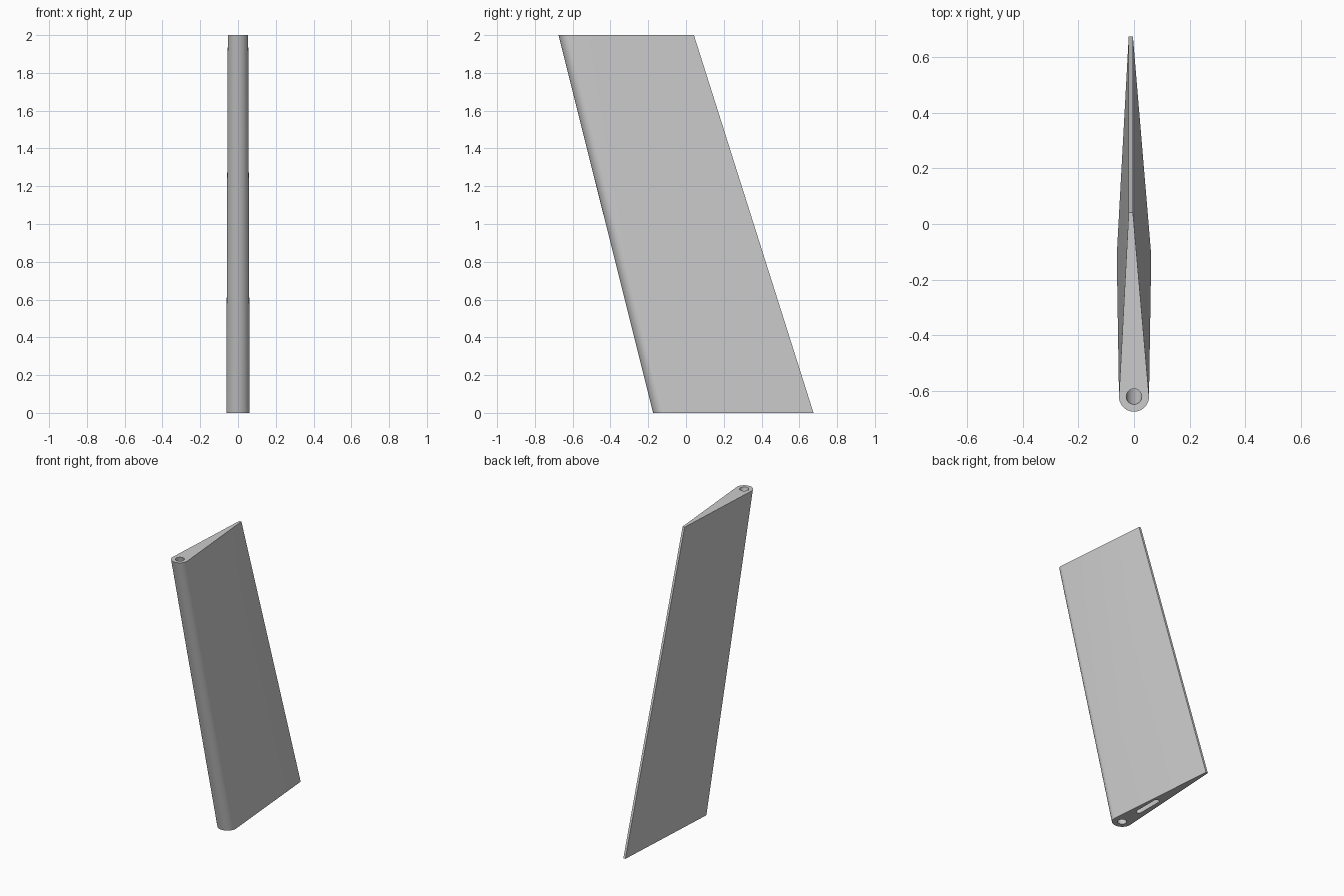
import bpy, bmesh, math
from mathutils import Vector

if "Cube" in bpy.data.objects:
    bpy.data.objects.remove(bpy.data.objects["Cube"], do_unlink=True)

grey = bpy.data.materials.new("plain grey")
grey.use_nodes = True
colour = (0.6, 0.6, 0.6, 1)
grey.diffuse_color = colour
grey.node_tree.nodes["Principled BSDF"].inputs["Base Color"].default_value = colour

# Pivot axis of the swept blade: bottom and top centres of the rounded nose
BOTTOM = Vector((0, -0.112, 0))
TOP = Vector((0, -0.621, 2))


def loft(name, lower, upper):
    """Solid between two matching outlines."""
    bm = bmesh.new()
    a = [bm.verts.new(p) for p in lower]
    b = [bm.verts.new(p) for p in upper]
    bm.faces.new(a)
    bm.faces.new(b)
    for i in range(len(a)):
        j = (i + 1) % len(a)
        bm.faces.new((a[i], a[j], b[j], b[i]))
    bmesh.ops.recalc_face_normals(bm, faces=bm.faces)
    mesh = bpy.data.meshes.new(name)
    bm.to_mesh(mesh)
    bm.free()
    obj = bpy.data.objects.new(name, mesh)
    bpy.context.collection.objects.link(obj)
    mesh.materials.append(grey)
    return obj


def section(centre, radius, tail_y, steps=32):
    """Round nose tapering to a thin, slightly offset trailing edge."""
    pts = []
    for i in range(steps + 1):
        t = math.pi * i / steps
        pts.append(centre + Vector((-math.cos(t), -math.sin(t), 0)) * radius)
    return pts + [Vector((-0.004, tail_y, centre.z)), Vector((-0.019, tail_y, centre.z))]


def circle(centre, radius, steps=32):
    return [centre + Vector((math.cos(t), math.sin(t), 0)) * radius
            for t in (math.tau * i / steps for i in range(steps))]


def slot(centre, half_length, half_width, steps=8):
    """Straight slot with round ends."""
    pts = []
    for sign in (1, -1):
        for i in range(steps + 1):
            t = math.pi * i / steps
            pts.append(centre + sign * Vector((math.cos(t) * half_width,
                       half_length - half_width + math.sin(t) * half_width, 0)))
    return pts


blade = loft("fin_blade", section(BOTTOM, 0.062, 0.675), section(TOP, 0.054, 0.042))

# Shaft bore along the sweep, and a blind drive slot in the foot
sweep = TOP - BOTTOM
over = sweep * 0.02
bore = loft("shaft_bore_cutter", circle(BOTTOM - over, 0.028), circle(TOP + over, 0.028))
slot_centre = Vector((0, 0.13, 0))
drive = loft("drive_slot_cutter", slot(slot_centre - over, 0.1, 0.017),
             slot(slot_centre + sweep * 0.08, 0.1, 0.017))

bpy.context.view_layer.objects.active = blade
for cutter in (bore, drive):
    cutter.hide_render = True
    mod = blade.modifiers.new("cut", 'BOOLEAN')
    mod.operation = 'DIFFERENCE'
    mod.solver = 'EXACT'
    mod.object = cutter
    bpy.ops.object.modifier_apply(modifier=mod.name)
    bpy.data.objects.remove(cutter, do_unlink=True)

# Smooth nose and bore, crisp end faces and trailing edge
bpy.ops.object.select_all(action='DESELECT')
blade.select_set(True)
bpy.ops.object.shade_smooth_by_angle(angle=math.radians(30))
